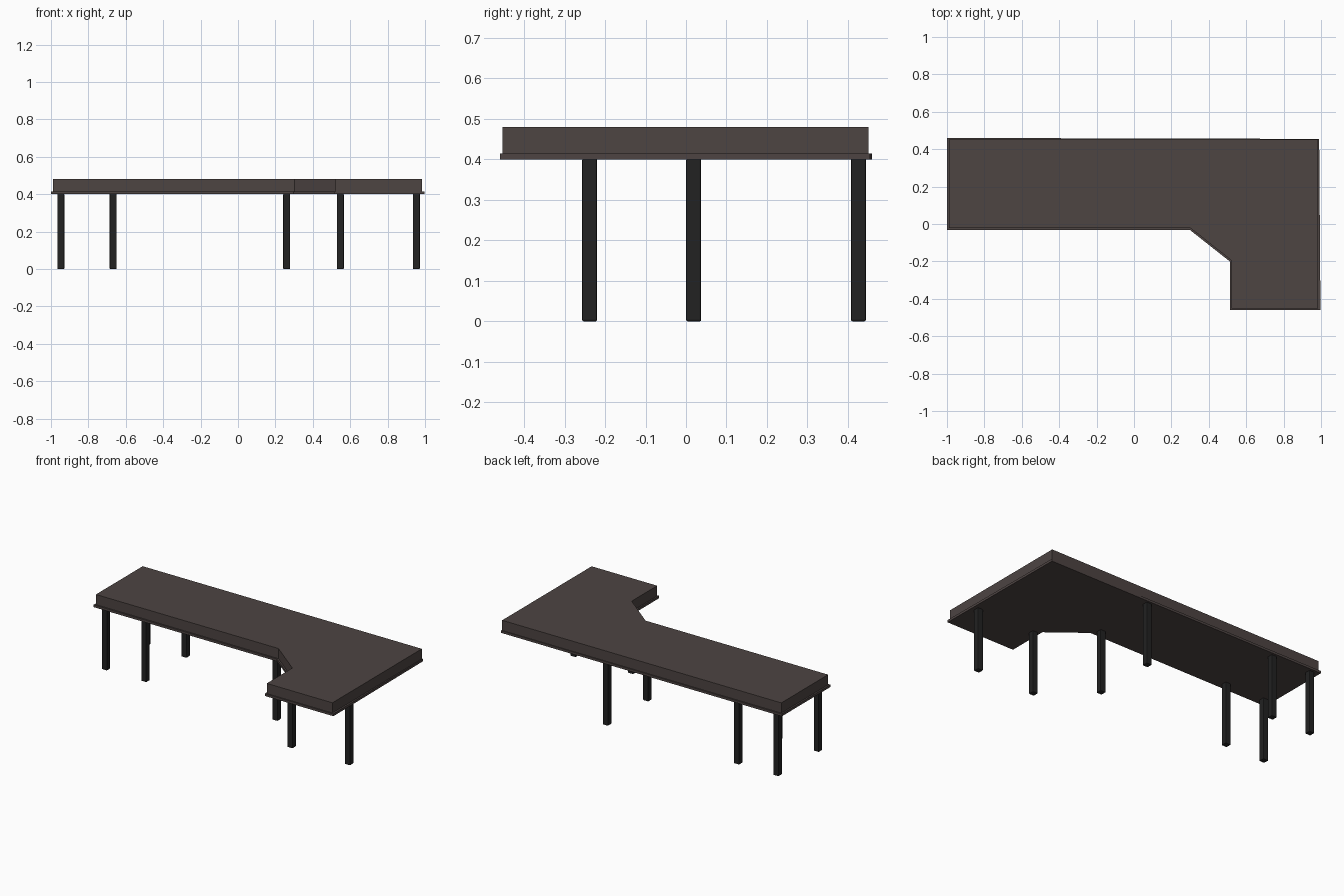
import bpy, bmesh

if "Cube" in bpy.data.objects:
    bpy.data.objects.remove(bpy.data.objects["Cube"])


def material(name, rgb):
    m = bpy.data.materials.new(name)
    m.diffuse_color = (*rgb, 1.0)
    m.use_nodes = True
    m.node_tree.nodes["Principled BSDF"].inputs["Base Color"].default_value = m.diffuse_color
    return m


wood = material("dark brown wood", (0.075, 0.058, 0.055))
black = material("black metal", (0.016, 0.016, 0.016))


def finish(bm, name, mat):
    bmesh.ops.recalc_face_normals(bm, faces=bm.faces)
    me = bpy.data.meshes.new(name)
    bm.to_mesh(me)
    bm.free()
    me.materials.append(mat)
    ob = bpy.data.objects.new(name, me)
    bpy.context.collection.objects.link(ob)
    return ob


def slab(name, outline, z0, z1):
    bm = bmesh.new()
    face = bm.faces.new([bm.verts.new((x, y, z0)) for x, y in outline])
    ext = bmesh.ops.extrude_face_region(bm, geom=[face], use_keep_orig=True)
    top = [v for v in ext["geom"] if isinstance(v, bmesh.types.BMVert)]
    bmesh.ops.translate(bm, verts=top, vec=(0, 0, z1 - z0))
    return finish(bm, name, wood)


# L-shaped top with a chamfered inner corner, on a thin projecting lip
slab("counter_top", [(-0.99, 0.451), (-0.99, -0.022), (0.302, -0.022), (0.521, -0.195),
                     (0.521, -0.453), (0.985, -0.453), (0.985, 0.451)], 0.415, 0.48)
slab("lower_lip", [(-1.0, 0.46), (-1.0, -0.031), (0.298, -0.031), (0.512, -0.2),
                   (0.512, -0.46), (0.997, -0.46), (0.99, 0.455)], 0.40, 0.415)


# Square legs with softened vertical edges
def leg(name, x, y, w=0.037, h=0.402):
    bm = bmesh.new()
    bmesh.ops.create_cube(bm, size=1)
    bmesh.ops.scale(bm, verts=bm.verts, vec=(w, w, h))
    bmesh.ops.translate(bm, verts=bm.verts, vec=(x, y, h / 2))
    bmesh.ops.bevel(bm, geom=list(bm.edges), offset=0.004, segments=2,
                    profile=0.5, affect='EDGES')
    return finish(bm, name, black)


rows = {0.426: (-0.947, -0.668, 0.26), 0.019: (-0.947, -0.668, 0.26), -0.238: (0.547, 0.954)}
for row, (y, xs) in zip(("back", "middle", "front"), rows.items()):
    for i, x in enumerate(xs):
        leg(f"{row}_leg_{i + 1}", x, y)
